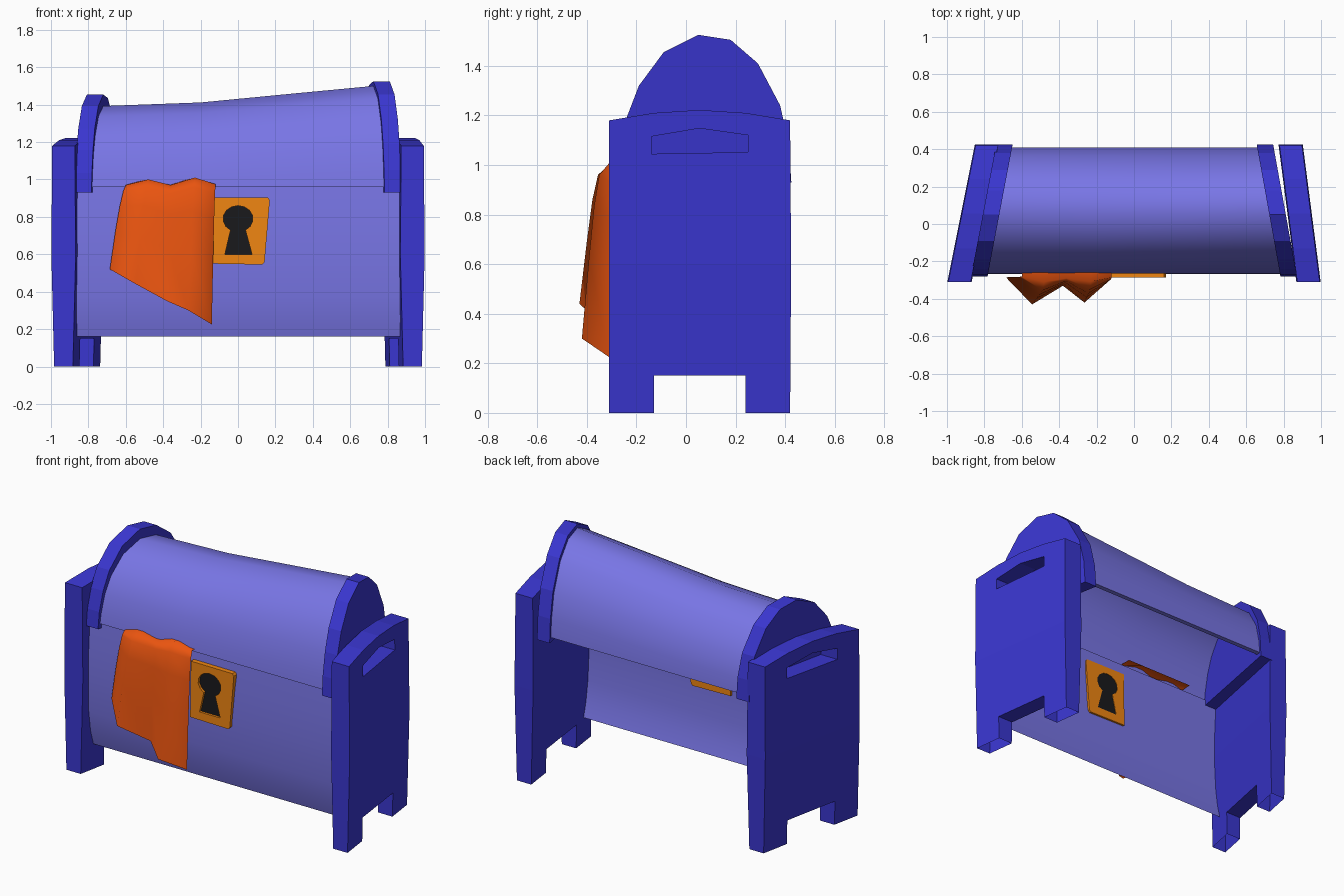
import bpy, bmesh, math
from mathutils import Vector

if "Cube" in bpy.data.objects:
    bpy.data.objects.remove(bpy.data.objects["Cube"])


def material(name, rgb):
    m = bpy.data.materials.new(name)
    m.diffuse_color = (*rgb, 1)
    m.use_nodes = True
    m.node_tree.nodes["Principled BSDF"].inputs["Base Color"].default_value = m.diffuse_color
    return m


FRAME = material("deep_blue", (0.042, 0.037, 0.63))
SHELL = material("light_blue", (0.19, 0.18, 0.79))
BRASS = material("amber", (0.87, 0.24, 0.006))
CLOTH = material("orange", (0.83, 0.09, 0.005))
DARK = material("black", (0.01, 0.01, 0.012))


def plate(name, loops, mat, place, open_below=None):
    """Filled outline (later loops are holes), thickened, then mapped by place(u, v, t), t in +-0.5."""
    cu = bpy.data.curves.new(name, 'CURVE')
    cu.dimensions, cu.fill_mode, cu.extrude = '2D', 'BOTH', 0.5
    for loop in loops:
        sp = cu.splines.new('POLY')
        sp.points.add(len(loop) - 1)
        for p, (u, v) in zip(sp.points, loop):
            p.co = (u, v, 0, 1)
        sp.use_cyclic_u = True
    tmp = bpy.data.objects.new(name + "_outline", cu)
    bpy.context.collection.objects.link(tmp)
    dg = bpy.context.evaluated_depsgraph_get()
    src = bpy.data.meshes.new_from_object(tmp.evaluated_get(dg))
    bpy.data.objects.remove(tmp)
    bm = bmesh.new()
    bm.from_mesh(src)
    bpy.data.meshes.remove(src)
    bmesh.ops.remove_doubles(bm, verts=bm.verts, dist=1e-4)
    for v in bm.verts:
        v.co = Vector(place(*v.co))
    bmesh.ops.recalc_face_normals(bm, faces=bm.faces)
    if open_below is not None:
        low = [f for f in bm.faces if all(v.co.z < open_below for v in f.verts)]
        bmesh.ops.delete(bm, geom=low, context='FACES_ONLY')
    me = bpy.data.meshes.new(name)
    bm.to_mesh(me)
    bm.free()
    me.shade_flat()
    me.materials.append(mat)
    ob = bpy.data.objects.new(name, me)
    bpy.context.collection.objects.link(ob)
    return ob


def sheet(name, rows, mat, angle=50):
    """Smooth open surface through a grid of points."""
    n = len(rows[0])
    verts = [p for r in rows for p in r]
    faces = [(i * n + j, i * n + j + 1, (i + 1) * n + j + 1, (i + 1) * n + j)
             for i in range(len(rows) - 1) for j in range(n - 1)]
    me = bpy.data.meshes.new(name)
    me.from_pydata(verts, [], faces)
    me.shade_smooth()
    me.set_sharp_from_angle(angle=math.radians(angle))
    me.materials.append(mat)
    ob = bpy.data.objects.new(name, me)
    bpy.context.collection.objects.link(ob)
    return ob


# side panels: splayed toward the front, with feet and a hand slot
panel = [(-0.31, 0), (-0.13, 0), (-0.13, 0.15), (0.24, 0.15), (0.24, 0), (0.42, 0),
         (0.424, 0.6), (0.42, 1.18), (0.24, 1.21), (0.055, 1.222), (-0.13, 1.21),
         (-0.31, 1.18), (-0.31, 0.6)]
slot = [(-0.14, 1.045), (0.25, 1.052), (0.25, 1.12), (0.055, 1.148), (-0.14, 1.115)]


def panel_x(side, slope):
    def place(y, z, t):
        thick = 0.10 + 0.03 * min(z / 0.6, 1) - 0.01 * max(0, z - 0.6) / 0.6
        return (side * (0.933 - slope * (y + 0.31)) + t * thick, y, z)
    return place


for label, side, slope in (("left", -1, 0.20), ("right", 1, 0.13)):
    plate(label + "_side_panel", [panel, slot], FRAME, panel_x(side, slope), 0.01)

# lid end caps: arched plates, the left one lower
arch = [(-0.28, 0.93), (-0.27, 1.05), (-0.24, 1.19), (-0.19, 1.32), (-0.09, 1.455),
        (0.05, 1.525), (0.18, 1.505), (0.29, 1.41), (0.38, 1.24), (0.415, 1.08), (0.425, 0.93)]


def cap_x(side, y):
    return side * (0.827 - (0.19 if side < 0 else 0.18) * (y + 0.28))


for label, side, k in (("left", -1, 0.88), ("right", 1, 1.0)):
    plate(label + "_lid_cap", [arch], FRAME,
          lambda y, z, t, s=side, k=k: (cap_x(s, y) + 0.088 * t, y, 0.93 + k * (z - 0.93)))

# curved lid shell, rising toward the right, with a small back lip
lid_rows = []
for s, k in ((0, 0.775), (0.37, 0.81), (0.7, 0.892), (1, 0.965)):
    row = []
    for y, z in arch:
        y = 0.07 + 0.955 * (y - 0.07)
        row.append((y, max(0.96, 0.93 + k * (z - 0.93))))
    row.append((row[-1][0] - 0.03, 0.96))
    lid_rows.append([(cap_x(-1, y) * (1 - s) + cap_x(1, y) * s, y, z) for y, z in row])
sheet("lid_shell", lid_rows, SHELL)

# chest front, curving inward at the bottom
front = [(-0.25, 0.965), (-0.262, 0.8), (-0.266, 0.6), (-0.258, 0.38), (-0.24, 0.25), (-0.215, 0.16)]
sheet("chest_front", [[(x, y, z) for x in (-0.88, -0.3, 0.3, 0.88)] for y, z in front], SHELL)

# lock plate with a keyhole and its dark backing
arc = [math.radians(-60 + 300 * i / 12) for i in range(13)]
keyhole = [(0.08 * math.cos(a), 0.79 + 0.07 * math.sin(a)) for a in arc]
keyhole += [(-0.07, 0.60), (0.075, 0.60)]
plate_outline = [(-0.135, 0.55), (0.13, 0.545), (0.142, 0.557), (0.17, 0.89), (0.16, 0.903), (-0.13, 0.905)]
plate("lock_plate", [plate_outline, keyhole], BRASS, lambda u, v, t: (u, -0.268 - 0.034 * t, v))
plate("keyhole_backing", [keyhole], DARK, lambda u, v, t: (u, -0.262 - 0.016 * t, v))

# cloth hanging out from under the lid: x top, x bottom, z top, z bottom, y bottom
folds = [(-0.60, -0.685, 0.97, 0.52, -0.285), (-0.48, -0.545, 1.0, 0.44, -0.43),
         (-0.36, -0.38, 0.97, 0.35, -0.33), (-0.23, -0.265, 1.01, 0.30, -0.42),
         (-0.12, -0.14, 0.975, 0.225, -0.31)]
cloth_rows = [[(xt, -0.19, 0.975) for xt, xb, zt, zb, yb in folds]]
for f, g in ((0, 0.2), (0.07, 0.5), (0.25, 0.65), (0.55, 0.8), (1, 1)):
    cloth_rows.append([(xt + (xb - xt) * f ** 0.7, -0.28 + (yb + 0.28) * g, zt + (zb - zt) * f)
                       for xt, xb, zt, zb, yb in folds])
sheet("hanging_cloth", cloth_rows, CLOTH, 75)
